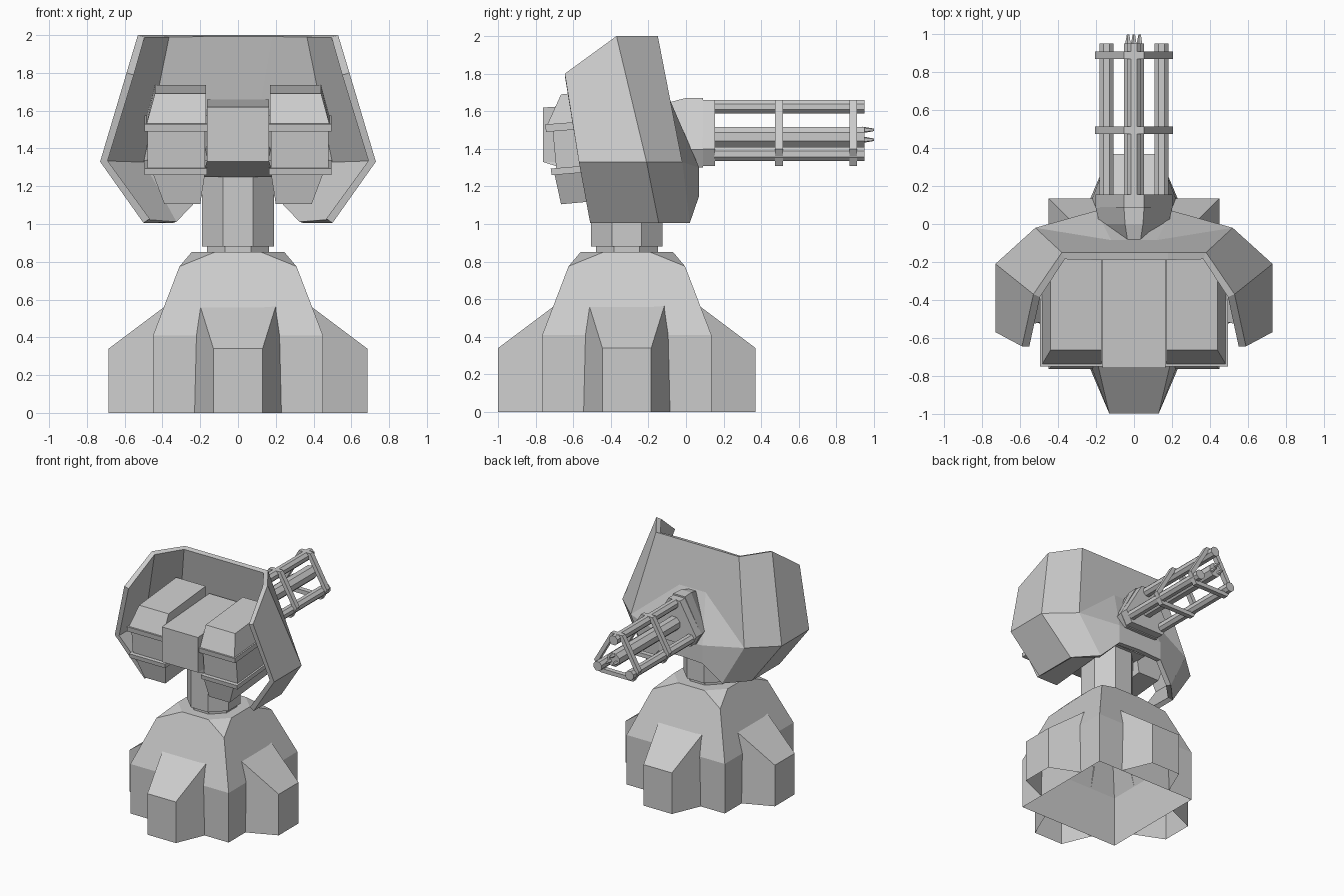
import bpy, bmesh, math
from mathutils import Matrix, Vector

if "Cube" in bpy.data.objects:
    bpy.data.objects.remove(bpy.data.objects["Cube"])

CY = -0.315          # y of the base axis
GZ = 1.456           # z of the gun axis


def finish(name, bm, recalc=True):
    if recalc:
        bmesh.ops.recalc_face_normals(bm, faces=bm.faces)
    me = bpy.data.meshes.new(name)
    bm.to_mesh(me)
    bm.free()
    ob = bpy.data.objects.new(name, me)
    bpy.context.collection.objects.link(ob)
    return ob


def loft(name, rings, cap_start=True, cap_end=True, closed=False):
    """Skin a list of equal-length point loops."""
    bm = bmesh.new()
    vs = [[bm.verts.new(p) for p in r] for r in rings]
    n = len(vs[0])
    pairs = list(zip(vs, vs[1:]))
    if closed:
        pairs.append((vs[-1], vs[0]))
    for a, b in pairs:
        for i in range(n):
            j = (i + 1) % n
            bm.faces.new((a[i], a[j], b[j], b[i]))
    if not closed:
        if cap_start:
            bm.faces.new(vs[0])
        if cap_end:
            bm.faces.new(vs[-1])
    return finish(name, bm)


def mirror(ob):
    ob.modifiers.new("mirror", 'MIRROR').use_clip = True
    return ob


def rect(x0, x1, y0, y1, z, tilt=0.0):
    return [(x0, y0, z), (x1, y0, z), (x1, y1, z + tilt), (x0, y1, z + tilt)]


def octagon(flat, z):
    r = flat / math.cos(math.pi / 8)
    return [(r * math.cos(math.pi * (k + .5) / 4),
             CY + r * math.sin(math.pi * (k + .5) / 4), z) for k in range(8)]


def tri_frame(r, y, sx=1.0):
    """Truncated triangle around the gun axis."""
    pts = []
    for a in (90, 210, 330):
        for d in (-14.5, 14.5):
            t = math.radians(a + d)
            pts.append((sx * r * math.cos(t), y, GZ + r * math.sin(t)))
    return pts


def rod(name, x, z, r, y0, y1, n=8, r2=None):
    def ring(rad, y):
        return [(x + rad * math.cos(math.tau * (k + .5) / n), y,
                 z + rad * math.sin(math.tau * (k + .5) / n)) for k in range(n)]
    return loft(name, [ring(r, y0), ring(r if r2 is None else r2, y1)])


# Base dome: square plinth, tapered, with cut corners at the top; open below
bm = bmesh.new()
V = lambda p: bm.verts.new(p)
quarter = []
for k in range(4):
    R = Matrix.Translation((0, CY, 0)) @ Matrix.Rotation(k * math.pi / 2, 4, 'Z')
    quarter.append([V(R @ Vector(p)) for p in (
        (.45, -.45, 0), (.45, -.45, .41), (.31, -.31, .775),
        (.12, -.245, .852), (.245, -.12, .852))])
for k in range(4):
    a, b = quarter[k], quarter[(k + 1) % 4]
    bm.faces.new((a[0], b[0], b[1], a[1]))
    bm.faces.new((a[1], b[1], b[2], b[3], a[4], a[2]))
    bm.faces.new((a[2], a[4], a[3]))
bm.faces.new([v for q in quarter for v in (q[3], q[4])])
finish("base_dome", bm)

# Four buttress legs
for k in range(4):
    R = Matrix.Translation((0, CY, 0)) @ Matrix.Rotation(k * math.pi / 2, 4, 'Z')
    bm = bmesh.new()
    L, Rt = [[bm.verts.new(R @ Vector((s * x, -y, z))) for x, y, z in (
        (.13, .685, 0), (.13, .685, .34), (.20, .385, .565),
        (.22, .45, .41), (.23, .45, 0))] for s in (-1, 1)]
    bm.faces.new(L)
    bm.faces.new(Rt)
    bm.faces.new((L[0], Rt[0], Rt[1], L[1]))
    bm.faces.new((L[1], Rt[1], Rt[2], L[2]))
    finish("base_leg", bm)

# Neck
loft("neck_collar", [octagon(.165, .84), octagon(.165, .89)])
loft("neck", [octagon(.19, .88), octagon(.19, 1.27)])

# Central body block
loft("body_block", [rect(-.19, .19, -.51, -.10, 1.25),
                    rect(-.165, .165, -.76, -.05, 1.33),
                    rect(-.165, .165, -.76, -.14, 1.62, .04)])

# Side pods: tapered bin, two bands, chamfered lid
Y1, T = -.18, .045
for name, sections in {
    "pod_bottom": [(.20, .39, -.665, 1.105), (.175, .45, -.70, 1.265)],
    "pod_lower_band": [(.165, .495, -.715, 1.26), (.165, .495, -.72, 1.295)],
    "pod_middle": [(.175, .48, -.69, 1.29), (.175, .48, -.71, 1.50)],
    "pod_upper_band": [(.165, .495, -.745, 1.49), (.165, .495, -.75, 1.53)],
    "pod_lid": [(.17, .485, -.74, 1.525), (.17, .44, -.665, 1.69)],
}.items():
    mirror(loft(name, [rect(x0, x1, y0, Y1, z, T) for x0, x1, y0, z in sections]))

# Armour hood: faceted half shell, mirrored and thickened inwards
P = dict(
    A0=(0, -.15, 2), B0=(0, -.085, 1.66), C0=(0, .07, 1.29), D0=(0, .07, 1.16),
    A1=(.18, -.15, 2), B1=(.12, -.085, 1.66), C1=(.2, .07, 1.30), D1=(.2, .07, 1.15),
    A2=(.38, -.15, 2), C2=(.52, -.02, 1.33), D2=(.345, .02, 1.005),
    A3=(.53, -.37, 2), C3=(.73, -.21, 1.33), D3=(.5, -.145, 1.005),
    A4=(.59, -.645, 1.8), C4=(.73, -.57, 1.33), D4=(.5, -.51, 1.005))
bm = bmesh.new()
hv = {k: bm.verts.new(p) for k, p in P.items()}
for f in ("A0 A1 B1 B0", "B0 B1 C1 C0", "C0 C1 D1 D0", "A1 A2 C2 B1", "B1 C2 C1",
          "C1 C2 D2 D1", "A2 A3 C3 C2", "C2 C3 D3 D2", "A3 A4 C4 C3", "C3 C4 D4 D3"):
    bm.faces.new([hv[k] for k in f.split()])
hood = mirror(finish("armour_hood", bm, recalc=False))
sol = hood.modifiers.new("thickness", 'SOLIDIFY')
sol.thickness = .04
sol.offset = -1

# Gun housing
loft("gun_housing", [tri_frame(.195, -.10, .65), tri_frame(.222, 0, .85),
                     tri_frame(.222, .09, .95)])
loft("gun_breech", [tri_frame(.21, .085), tri_frame(.21, .155)])

# Clamp bands around the barrels
for y0, y1 in ((.475, .515), (.87, .91)):
    loft("barrel_band", [tri_frame(.212, y0), tri_frame(.212, y1),
                         tri_frame(.165, y1), tri_frame(.165, y0)], closed=True)

# Three barrels, central spindle and its pronged tip
for a in (90, 210, 330):
    c, s = math.cos(math.radians(a)), math.sin(math.radians(a))
    rod("barrel", .168 * c, GZ + .168 * s, .04, .15, .95)
    rod("spindle_prong", .035 * c, GZ + .01 + .035 * s, .018, .94, 1.0, 5, .007)
rod("gun_spindle", 0, GZ + .008, .058, .15, .95)
